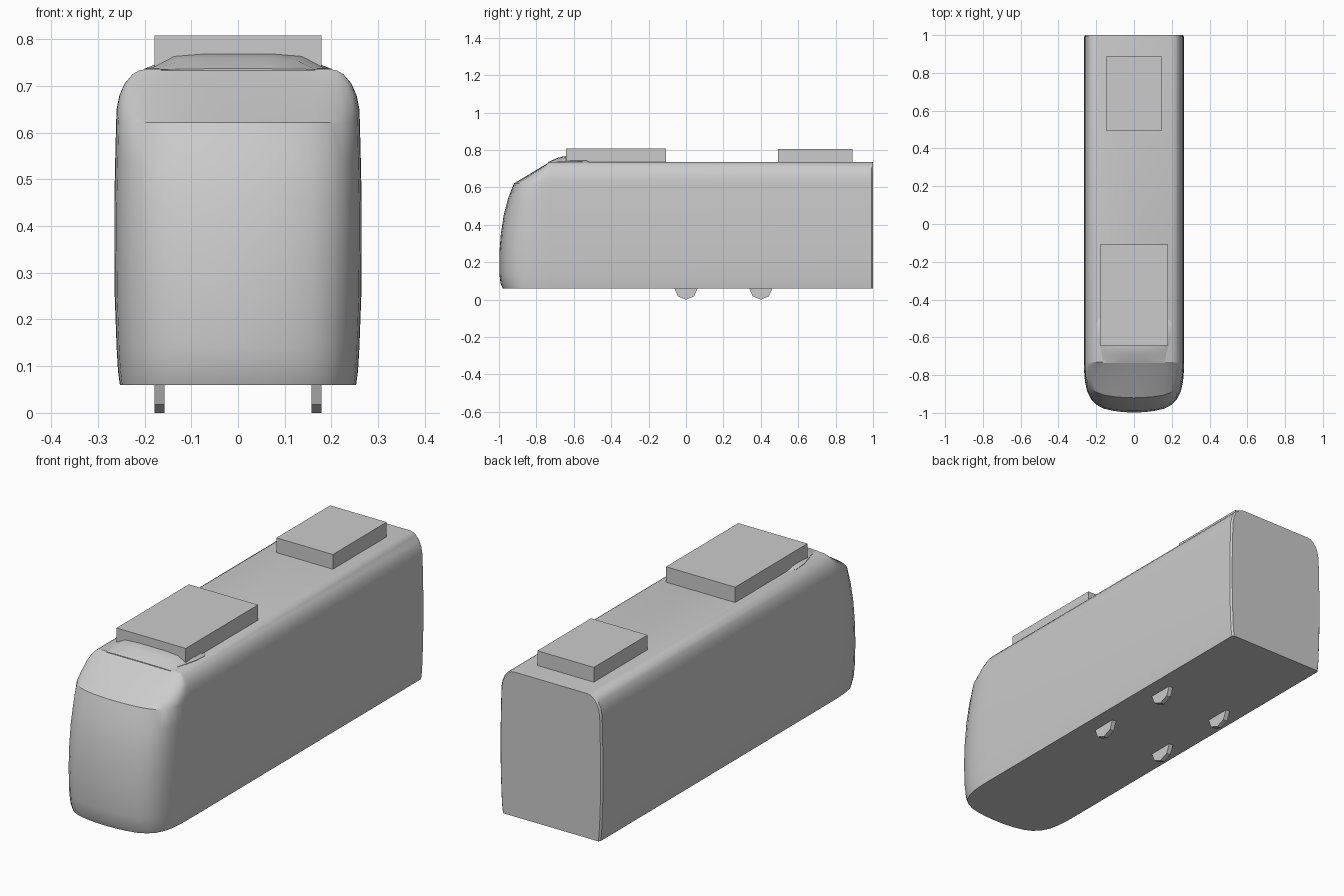
import bpy, bmesh, math

cube = bpy.data.objects.get("Cube")
if cube:
    bpy.data.objects.remove(cube, do_unlink=True)

grey = bpy.data.materials.new("plain grey")
grey.use_nodes = True
grey.diffuse_color = (0.6, 0.6, 0.6, 1)
grey.node_tree.nodes["Principled BSDF"].inputs["Base Color"].default_value = (0.6, 0.6, 0.6, 1)


def finish(name, bm, smooth=None):
    bmesh.ops.recalc_face_normals(bm, faces=bm.faces)
    mesh = bpy.data.meshes.new(name)
    bm.to_mesh(mesh)
    bm.free()
    mesh.materials.append(grey)
    obj = bpy.data.objects.new(name, mesh)
    bpy.context.collection.objects.link(obj)
    if smooth:
        bpy.ops.object.select_all(action='DESELECT')
        obj.select_set(True)
        bpy.context.view_layer.objects.active = obj
        bpy.ops.object.shade_smooth_by_angle(angle=math.radians(smooth))
    return obj


def loft(name, rings, smooth):
    """Skin a list of equal-length closed rings and cap both ends."""
    bm = bmesh.new()
    rows = [[bm.verts.new(p) for p in ring] for ring in rings]
    count = len(rows[0])
    for a, b in zip(rows, rows[1:]):
        for i in range(count):
            j = (i + 1) % count
            bm.faces.new((a[i], a[j], b[j], b[i]))
    bm.faces.new(rows[0])
    bm.faces.new(rows[-1])
    return finish(name, bm, smooth)


def box(name, half_width, y0, y1, z0, z1):
    ring = [(-half_width, y0), (half_width, y0), (half_width, y1), (-half_width, y1)]
    return loft(name, [[(x, y, z) for x, y in ring] for z in (z0, z1)], None)


# Car body: stacked plan outlines given as (height, half width, nose depth)
SEAM = -0.73
levels = [(0.06, 0.253, 0.25), (0.09, 0.257, 0.262), (0.14, 0.26, 0.268),
          (0.25, 0.264, 0.268), (0.35, 0.265, 0.26), (0.45, 0.265, 0.245),
          (0.54, 0.263, 0.222), (0.622, 0.261, 0.19), (0.65, 0.26, 0.142),
          (0.68, 0.254, 0.092), (0.705, 0.243, 0.051), (0.725, 0.226, 0.018),
          (0.733, 0.212, 0.006), (0.736, 0.198, 0.001)]
# Half of the nose curve in plan: fraction of width, fraction of depth
nose = [(1, 0), (0.996, 0.2), (0.98, 0.4), (0.94, 0.58), (0.86, 0.74),
        (0.75, 0.85), (0.6, 0.925), (0.4, 0.97), (0.2, 0.993), (0, 1)]
rings = []
for z, w, d in levels:
    half = [(w - 0.007, 1.0), (w, 0.992)]
    half += [(w * u, SEAM - d * v) for u, v in nose]
    ring = half + [(-x, y) for x, y in reversed(half[:-1])]
    rings.append([(x, y, z) for x, y in ring])
loft("car_body", rings, 28)

# Low fairing that rises from the windscreen: (y, half width, height)
sections = [(-0.735, 0.165, 0.002), (-0.685, 0.17, 0.024), (-0.64, 0.185, 0.034),
            (-0.59, 0.197, 0.028), (-0.53, 0.2, 0.02), (-0.49, 0.18, 0.001)]
rings = []
for y, w, h in sections:
    half = [(w, -0.01), (w, 0.1 * h), (0.74 * w, 0.85 * h), (0.4 * w, h)]
    ring = half + [(-x, z) for x, z in reversed(half)]
    rings.append([(x, y, 0.735 + z) for x, z in ring])
loft("roof_fairing", rings, 35)

# Roof equipment boxes
box("front_roof_unit", 0.179, -0.642, -0.108, 0.73, 0.808)
box("rear_roof_unit", 0.146, 0.493, 0.89, 0.73, 0.805)

# Eight-sided wheels, half sunk in the floor
RADIUS = 0.062
for place, y in (("front", 0.0), ("rear", 0.4)):
    for side, sign in (("left", 1), ("right", -1)):
        angles = [math.tau * i / 8 for i in range(8)]
        rings = [[(sign * x, y + RADIUS * math.sin(a), RADIUS - RADIUS * math.cos(a))
                  for a in angles] for x in (0.157, 0.179)]
        loft(f"{place}_{side}_wheel", rings, None)
